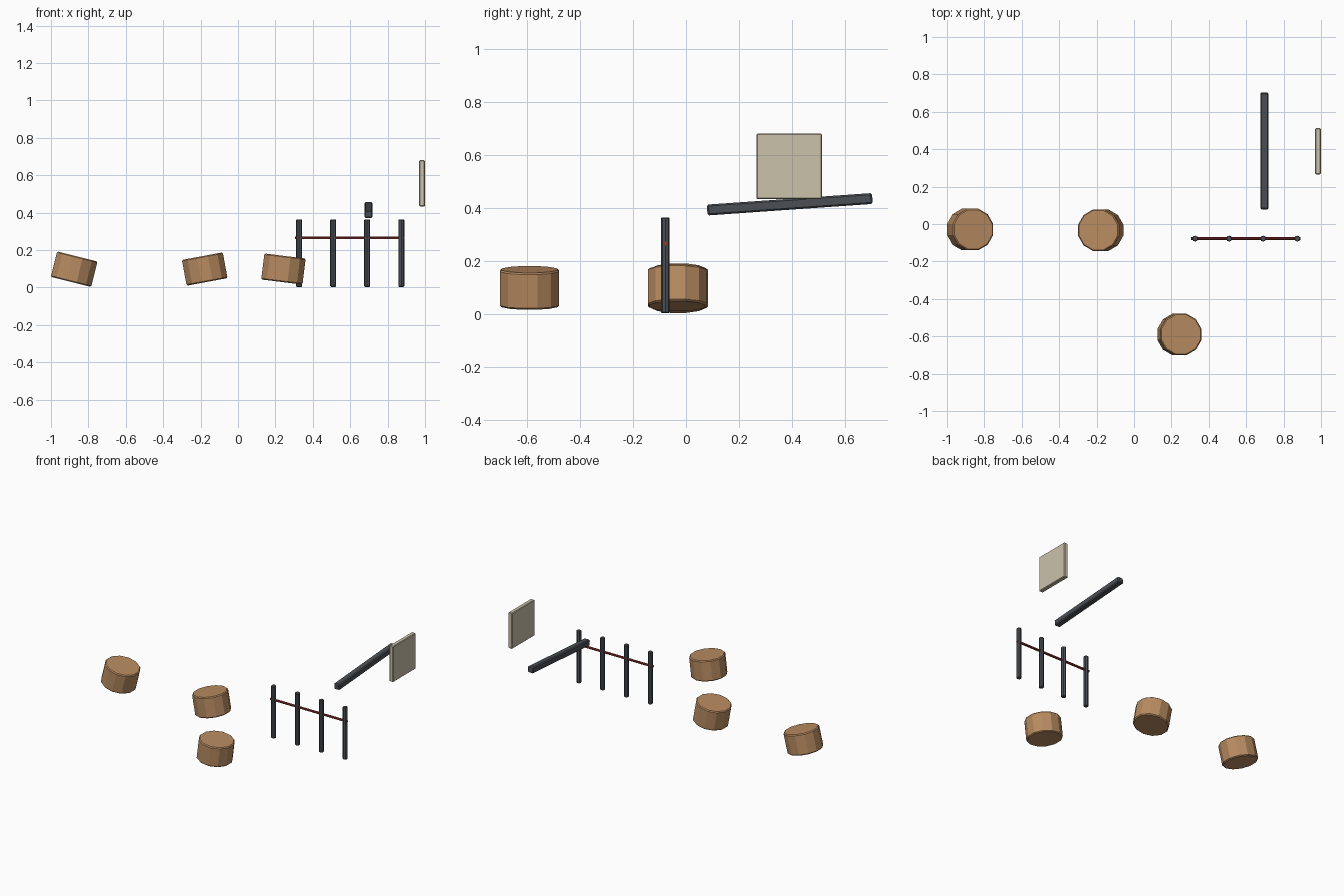
import bpy
from math import radians

if "Cube" in bpy.data.objects:
    bpy.data.objects.remove(bpy.data.objects["Cube"])


def material(name, rgb):
    m = bpy.data.materials.new(name)
    m.diffuse_color = (*rgb, 1)
    m.use_nodes = True
    m.node_tree.nodes["Principled BSDF"].inputs["Base Color"].default_value = m.diffuse_color
    return m


WOOD = material("wood", (0.48, 0.26, 0.12))
STEEL = material("dark_steel", (0.07, 0.08, 0.09))
RED = material("red_paint", (0.30, 0.035, 0.03))
CREAM = material("cream_board", (0.60, 0.54, 0.41))


def finish(name, mat, bevel):
    ob = bpy.context.object
    ob.name = name
    ob.data.materials.append(mat)
    if bevel:
        mod = ob.modifiers.new("edge_bevel", 'BEVEL')
        mod.width = bevel
        mod.segments = 1
        mod.limit_method = 'ANGLE'
        mod.angle_limit = radians(50)
    return ob


def cylinder(name, loc, radius, depth, sides, mat, rot=(0, 0, 0), bevel=0.0):
    bpy.ops.mesh.primitive_cylinder_add(vertices=sides, radius=radius, depth=depth,
                                        location=loc, rotation=rot)
    return finish(name, mat, bevel)


def box(name, loc, size, mat, rot=(0, 0, 0), bevel=0.0):
    bpy.ops.mesh.primitive_cube_add(size=1, location=loc, rotation=rot)
    bpy.context.object.scale = size
    bpy.ops.object.transform_apply(location=False, rotation=False, scale=True)
    return finish(name, mat, bevel)


# Three tilted log stumps
stumps = [(-0.876, -0.029, 0.098, 14), (-0.178, -0.033, 0.099, -10.5), (0.243, -0.590, 0.099, 7)]
for i, (x, y, z, tilt) in enumerate(stumps):
    # the local 15 degree spin turns flats toward the axes before tilting
    cylinder(f"log_stump_{i + 1}", (x, y, z), 0.115, 0.14, 12, WOOD,
             bevel=0.006)
    ob = bpy.context.object
    ob.rotation_euler = (0, 0, radians(15))
    bpy.ops.object.transform_apply(location=False, rotation=True, scale=False)
    ob.rotation_euler = (0, radians(tilt), 0)

# Row of upright posts joined by a thin red rail
for i in range(4):
    cylinder(f"fence_post_{i + 1}", (0.327 + i * 0.182, -0.078, 0.184), 0.016, 0.36, 8, STEEL,
             bevel=0.003)
cylinder("red_rail", (0.597, -0.078, 0.266), 0.008, 0.586, 8, RED, rot=(0, radians(90), 0))

# Slightly sloping balance beam
box("balance_beam", (0.697, 0.391, 0.414), (0.043, 0.624, 0.041), STEEL,
    rot=(radians(4), 0, 0), bevel=0.006)

# Upright square board
box("square_board", (0.984, 0.389, 0.557), (0.030, 0.247, 0.247), CREAM, bevel=0.004)
